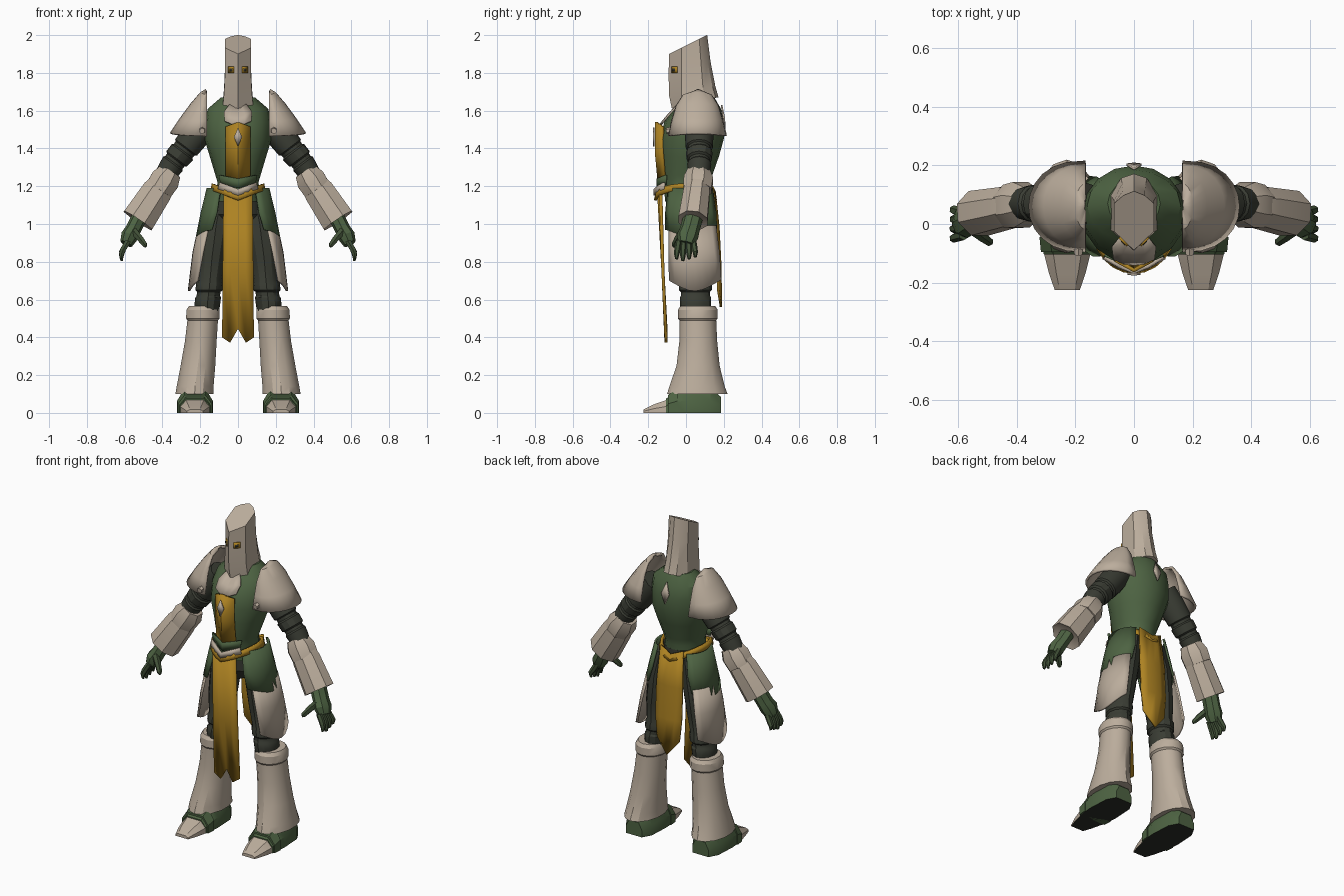
import bpy, bmesh
from math import sin, cos, pi, radians
from mathutils import Vector

default_cube = bpy.data.objects.get("Cube")
if default_cube:
    bpy.data.objects.remove(default_cube, do_unlink=True)


def material(name, color):
    mat = bpy.data.materials.new(name)
    mat.use_nodes = True
    mat.diffuse_color = (*color, 1)
    mat.node_tree.nodes["Principled BSDF"].inputs["Base Color"].default_value = (*color, 1)
    return mat


bone = material("bone_plate", (0.50, 0.42, 0.335))
green = material("moss_green", (0.075, 0.125, 0.055))
glove = material("glove_green", (0.055, 0.085, 0.04))
dark = material("dark_cloth", (0.042, 0.046, 0.034))
gold = material("gold_cloth", (0.42, 0.225, 0.016))
sole = material("sole_black", (0.025, 0.026, 0.02))
built = []


def build(name, verts, faces, mat, thick=0):
    """Make one mesh object, optionally thickened around its surface."""
    bm = bmesh.new()
    points = [bm.verts.new(v) for v in verts]
    for face in faces:
        bm.faces.new([points[i] for i in face])
    bmesh.ops.remove_doubles(bm, verts=bm.verts, dist=0.0005)
    bmesh.ops.recalc_face_normals(bm, faces=bm.faces)
    mesh = bpy.data.meshes.new(name)
    bm.to_mesh(mesh)
    bm.free()
    mesh.materials.append(mat)
    obj = bpy.data.objects.new(name, mesh)
    bpy.context.collection.objects.link(obj)
    if thick:
        mod = obj.modifiers.new("thickness", "SOLIDIFY")
        mod.thickness, mod.offset = thick, 0
    built.append(obj)
    return obj


def loft(name, rows, mat, closed=True, caps=True, thick=0, pair=False):
    """Skin rows of points; pair=True makes a left and a right copy."""
    n = len(rows[0])
    faces = []
    for r in range(len(rows) - 1):
        for i in range(n if closed else n - 1):
            j = (i + 1) % n
            faces.append((r * n + i, r * n + j, r * n + n + j, r * n + n + i))
    if closed and caps:
        faces.append(tuple(range(n)))
        faces.append(tuple(range((len(rows) - 1) * n, len(rows) * n)))
    verts = [Vector(p) for row in rows for p in row]
    if not pair:
        return [build(name, verts, faces, mat, thick)]
    return [build(side + name, [(v.x * s, v.y, v.z) for v in verts], faces, mat, thick)
            for side, s in (("left_", 1), ("right_", -1))]


def ring(z, cx, front, back, rx, n=16):
    """Horizontal oval that starts at the front."""
    mid, ry = (front + back) / 2, (back - front) / 2
    return [(cx + rx * sin(2 * pi * i / n), mid - ry * cos(2 * pi * i / n), z) for i in range(n)]


def tube(name, path, mat, n=12, flat=1.0, turn=0.0):
    """Paired tube through (point, radius) stations; flat scales its y depth."""
    pts = [Vector(p) for p, _ in path]
    axis = (pts[-1] - pts[0]).normalized()
    u = (Vector((0, 1, 0)) - axis * axis.y).normalized()
    v = axis.cross(u)
    rows = [[p + u * (r * flat * cos(2 * pi * i / n + turn)) + v * (r * sin(2 * pi * i / n + turn))
             for i in range(n)] for p, (_, r) in zip(pts, path)]
    return loft(name, rows, mat, pair=True)


def plate(name, outline, mat, pair=False):
    """Thin flat plate from an outline."""
    face = [tuple(range(len(outline)))]
    for side, s in ((("left_", 1), ("right_", -1)) if pair else (("", 1),)):
        build(side + name, [(x * s, y, z) for x, y, z in outline], face, mat, 0.008)


# Helmet: faceted hood with a front ridge and slanted crown
def helmet_row(w, front, side_a, side_b, back, z0, slope):
    half = [(w, side_a), (w, side_b), (w * 0.55, back - 0.015)]
    flat = [(0, front)] + half + [(0, back)] + [(-x, y) for x, y in reversed(half)]
    return [(x, y, z0 + slope * y) for x, y in flat]


loft("helmet", [
    helmet_row(0.080, -0.075, -0.02, 0.10, 0.172, 1.63, 0.24),
    helmet_row(0.074, -0.090, -0.025, 0.09, 0.155, 1.70, 0.2),
    helmet_row(0.068, -0.092, -0.025, 0.08, 0.130, 1.82, 0.3),
    helmet_row(0.068, -0.090, -0.025, 0.07, 0.112, 1.945, 0.5)], bone)
for name, mat, a, b, low, high, lift in (("eye_frame", gold, 0.022, 0.05, 1.80, 1.835, 0.003),
                                         ("eye_slit", sole, 0.029, 0.043, 1.808, 1.822, 0.007)):
    ya, yb = (-0.092 + 0.985 * x - lift for x in (a, b))
    plate(name, [(a, ya, low), (b, yb, low), (b, yb, high), (a, ya, high)], mat, True)
loft("neck", [ring(z, 0, -0.03, 0.12, 0.06) for z in (1.55, 1.72)], dark)

# Torso and pelvis
loft("torso", [ring(z, 0, f, b, w) for z, f, b, w in (
    (1.12, -0.11, 0.13, 0.125), (1.22, -0.12, 0.13, 0.108), (1.26, -0.13, 0.14, 0.12),
    (1.36, -0.13, 0.175, 0.15), (1.45, -0.135, 0.20, 0.178), (1.54, -0.115, 0.20, 0.175),
    (1.61, -0.06, 0.185, 0.16), (1.67, -0.01, 0.15, 0.09))], green)
loft("pelvis", [ring(z, 0, f, b, w) for z, f, b, w in (
    (0.98, -0.04, 0.10, 0.06), (1.05, -0.09, 0.13, 0.13), (1.19, -0.10, 0.13, 0.12))], dark)

# Neck trim, chest panel and emblems
loft("neck_trim", [[(-w, y + 0.02, z + 0.015), (-w / 2, y + 0.004, z), (0, y, z - 0.01),
                    (w / 2, y + 0.004, z), (w, y + 0.02, z + 0.015)] for w, y, z in (
    (0.07, -0.138, 1.53), (0.075, -0.10, 1.575), (0.035, -0.05, 1.63))],
    bone, closed=False, thick=0.01)
loft("chest_panel", [[(-0.063, y + 0.035, z), (0, y, z + rise), (0.063, y + 0.035, z)]
                     for z, y, rise in ((1.25, -0.145, -0.01), (1.38, -0.158, 0),
                                        (1.515, -0.158, 0.025))],
     gold, closed=False, thick=0.014)
plate("chest_emblem", [(0, -0.172, 1.41), (0.022, -0.17, 1.46),
                       (0, -0.172, 1.51), (-0.022, -0.17, 1.46)], bone)
plate("back_emblem", [(0, 0.206, 1.50), (0.026, 0.203, 1.56),
                      (0, 0.188, 1.63), (-0.026, 0.203, 1.56)], bone)


# Belt dips to a point at the front and the back
def belt_row(base, grow):
    return [(x * grow, y * grow, base - 0.055 * (1 - abs(x) / 0.14))
            for x, y, _ in ring(0, 0, -0.158, 0.152, 0.135, 24)]


loft("belt", [belt_row(1.18, 1.03), belt_row(1.215, 0.97)], gold, caps=False, thick=0.016)
loft("belt_trim", [[(-w, -0.115, z + 0.035), (-w / 2, -0.145, z + 0.018), (0, -0.165, z),
                    (w / 2, -0.145, z + 0.018), (w, -0.115, z + 0.035)]
                   for w, z in ((0.105, 1.15), (0.095, 1.185))], bone, closed=False, thick=0.012)
loft("waist_guard", [[(-w, -0.105, z + 0.02), (0, -0.15, z), (w, -0.105, z + 0.02)]
                     for w, z in ((0.09, 1.19), (0.10, 1.24))], green, closed=False, thick=0.012)

# Hanging cloths
tail = (0.40, 0.372, 0.445, 0.372, 0.40)
columns = (-1, -0.5, 0, 0.5, 1)
loft("front_cloth", [[(0.076 * c, -0.145 + 0.012 * abs(c), 1.17) for c in columns],
                     [(0.081 * c, -0.122, 0.75) for c in columns],
                     [(0.084 * c, -0.106, z) for c, z in zip(columns, tail)]],
     gold, closed=False, thick=0.016)
loft("back_cloth", [[(w * c, y - 0.015 * abs(c), z + lift * abs(c)) for c in columns]
                    for w, y, z, lift in ((0.075, 0.152, 1.17, 0.03), (0.088, 0.172, 0.98, 0),
                                          (0.088, 0.182, 0.78, 0), (0.075, 0.185, 0.56, 0.09))],
     gold, closed=False, thick=0.012)


# Skirt plates wrapped around the hips
def wrap(start, end, cx, cy, rx, ry, z, sag=0.0, n=9):
    angles = [radians(start + (end - start) * i / (n - 1)) for i in range(n)]
    return [(cx + rx * sin(a), cy - ry * cos(a), z - sag * sin(a) ** 4) for a in angles]


loft("hip_plate", [wrap(20, 155, 0.055, 0.025, 0.105, 0.125, 1.19),
                   wrap(20, 155, 0.070, 0.028, 0.122, 0.142, 1.06),
                   wrap(25, 150, 0.080, 0.030, 0.138, 0.150, 0.97, 0.04)],
     green, closed=False, thick=0.012, pair=True)
loft("skirt_plate", [wrap(38, 142, 0.075, 0.035, 0.130, 0.155, 0.99),
                     wrap(42, 140, 0.085, 0.040, 0.150, 0.175, 0.85),
                     wrap(46, 137, 0.095, 0.045, 0.165, 0.190, 0.72, 0.075)],
     bone, closed=False, thick=0.012, pair=True)

# Legs with knee bands, then flared greaves
loft("leg", [ring(z, cx, 0.05 - r - 0.015, 0.05 + r + 0.015, r, 12) for z, cx, r in (
    (1.15, 0.085, 0.07), (1.0, 0.115, 0.085), (0.82, 0.138, 0.078), (0.70, 0.148, 0.066),
    (0.685, 0.15, 0.072), (0.65, 0.153, 0.072), (0.64, 0.155, 0.062), (0.62, 0.157, 0.062),
    (0.61, 0.158, 0.068), (0.58, 0.162, 0.068), (0.5, 0.165, 0.06))], dark, pair=True)
loft("greave", [ring(z, cx, f, b, r, 14) for z, cx, f, b, r in (
    (0.10, 0.230, -0.10, 0.22, 0.104), (0.14, 0.227, -0.088, 0.205, 0.10),
    (0.25, 0.212, -0.05, 0.178, 0.094), (0.38, 0.197, -0.035, 0.165, 0.086),
    (0.49, 0.187, -0.035, 0.160, 0.083), (0.50, 0.186, -0.043, 0.168, 0.091),
    (0.545, 0.185, -0.043, 0.168, 0.09), (0.565, 0.184, -0.03, 0.155, 0.078))], bone, pair=True)


# Shoes: lofted along y, dark underneath
def shoe_row(y, w, h, cx=0.228):
    half = [(w, 0), (w, h * 0.5), (w * 0.6, h)]
    outline = half + [(-x, z) for x, z in reversed(half)]
    return [(cx + x, y, z) for x, z in outline]


shoes = loft("shoe", [shoe_row(*s) for s in (
    (0.185, 0.055, 0.085), (0.13, 0.085, 0.13), (0.0, 0.092, 0.13),
    (-0.06, 0.088, 0.115), (-0.105, 0.080, 0.075))], green, pair=True)
shoes += loft("toe_cap", [shoe_row(*s) for s in (
    (-0.07, 0.079, 0.085), (-0.11, 0.077, 0.066), (-0.17, 0.062, 0.045), (-0.225, 0.043, 0.018))],
    bone, pair=True)
loft("instep_strap", [shoe_row(*s) for s in ((-0.045, 0.095, 0.127), (-0.095, 0.09, 0.095))],
     green, pair=True)
for shoe in shoes:
    shoe.data.materials.append(sole)
    for face in shoe.data.polygons:
        if face.normal.z < -0.9:
            face.material_index = 1

# Pauldrons: flared half cones, open towards the neck
loft("pauldron", [[(0.165 + 0.19 * fx * max(sin(a), 0) ** 0.8, 0.06 - 0.15 * fy * cos(a) + back,
                    z - 0.012 * cos(a) ** 2)
                   for a in [pi * i / 12 for i in range(13)]]
                  for fx, fy, z, back in ((0.02, 0.12, 1.708, 0.005), (0.16, 0.48, 1.692, 0),
                                          (0.42, 0.72, 1.635, 0), (0.73, 0.88, 1.555, 0),
                                          (1, 1, 1.478, 0))],
     bone, closed=False, thick=0.014, pair=True)
tube("pauldron_rivet", [((0.19, -0.105, 1.492), 0.016), ((0.19, -0.075, 1.497), 0.018)], bone, n=6)

# Arms with banded sleeves
tube("upper_arm", [((0.16, 0.07, 1.55), 0.07), ((0.22, 0.07, 1.475), 0.076),
                   ((0.275, 0.07, 1.405), 0.072), ((0.28, 0.07, 1.40), 0.062),
                   ((0.29, 0.07, 1.387), 0.062), ((0.295, 0.07, 1.38), 0.07),
                   ((0.325, 0.07, 1.345), 0.068), ((0.33, 0.07, 1.338), 0.057),
                   ((0.34, 0.07, 1.325), 0.057), ((0.345, 0.07, 1.318), 0.064),
                   ((0.365, 0.07, 1.29), 0.06), ((0.41, 0.066, 1.22), 0.05)], dark)
tube("bracer_cuff", [((0.357, 0.068, 1.278), 0.064), ((0.385, 0.066, 1.235), 0.084),
                     ((0.42, 0.06, 1.18), 0.08)], bone, n=8, turn=pi / 8)
tube("bracer", [((0.405, 0.062, 1.205), 0.078), ((0.43, 0.057, 1.17), 0.087),
                ((0.53, 0.037, 1.018), 0.096), ((0.525, 0.038, 1.026), 0.07)],
     bone, n=8, flat=0.86, turn=pi / 8)

# Hands: palm, four bent fingers and a thumb
tube("hand", [((0.525, 0.036, 1.03), 0.042), ((0.555, 0.02, 0.97), 0.042),
              ((0.575, 0.008, 0.935), 0.046), ((0.592, 0.0, 0.895), 0.034)],
     green, n=8, flat=1.25)
for k, finger in enumerate(("index", "middle", "ring", "little")):
    y = -0.045 + 0.03 * k
    tip = 0.815 + 0.01 * abs(k - 1)
    tube(finger + "_finger", [((0.582, y * 0.85, 0.91), 0.017), ((0.608, y, 0.865), 0.017),
                              ((0.618, y * 1.1, tip + 0.015), 0.014),
                              ((0.617, y * 1.1, tip - 0.01), 0.008)], glove, n=6)
tube("thumb", [((0.555, -0.015, 0.965), 0.022), ((0.52, -0.042, 0.925), 0.019),
               ((0.493, -0.062, 0.89), 0.015), ((0.487, -0.066, 0.88), 0.007)], glove, n=6)

# Smooth the gentle curves and keep the hard edges
for obj in bpy.context.selected_objects:
    obj.select_set(False)
for obj in built:
    obj.select_set(True)
bpy.context.view_layer.objects.active = built[0]
bpy.ops.object.shade_smooth_by_angle(angle=radians(30))
